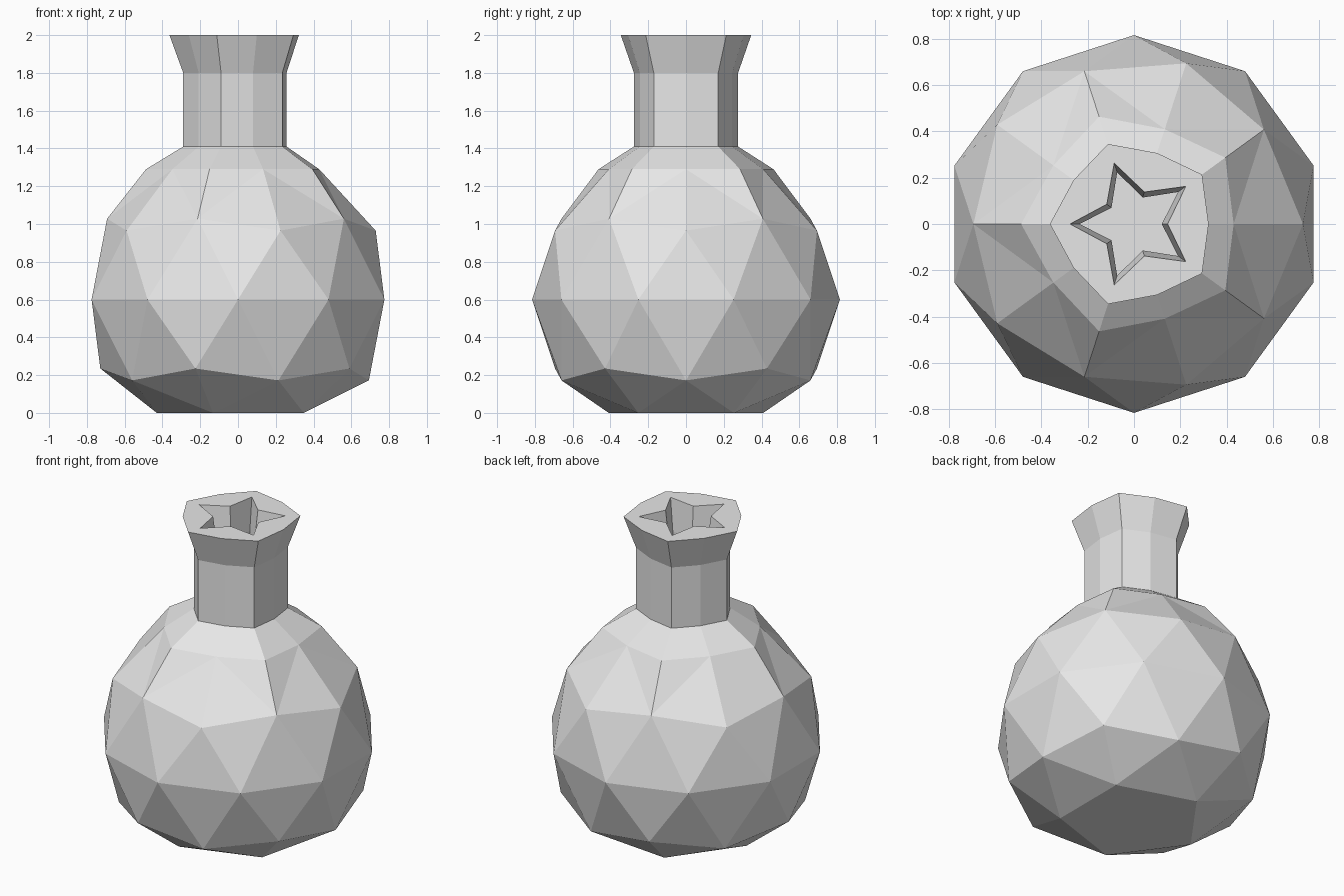
import bpy, bmesh, math

if "Cube" in bpy.data.objects:
    bpy.data.objects.remove(bpy.data.objects["Cube"])

bm = bmesh.new()


def ring(r_even, r_odd, z_even, z_odd, shift=0.0):
    """Ten points around z; every other one may differ in radius and height."""
    points = []
    for k in range(10):
        a = math.radians(36 * k + shift)
        r, z = (r_odd, z_odd) if k % 2 else (r_even, z_even)
        points.append(bm.verts.new((r * math.cos(a), r * math.sin(a), z)))
    return points


def quads(a, b):
    for k in range(10):
        n = (k + 1) % 10
        bm.faces.new((a[k], a[n], b[n], b[k]))


def zigzag(a, b):
    """Triangle band between ring a and ring b, which is turned by half a step."""
    for k in range(10):
        n = (k + 1) % 10
        bm.faces.new((a[k], a[n], b[k]))
        bm.faces.new((b[k], a[n], b[n]))


def globe(s, mouth, floor_z):
    """Faceted round body, scaled by s about its middle, ending in a mouth ring."""
    def h(z):
        return 0.6 + s * z
    upper = ring(0.729 * s, 0.693 * s, h(0.365), h(0.428))
    middle = ring(0.815 * s, 0.815 * s, 0.6, 0.6, 18)
    lower = ring(0.693 * s, 0.729 * s, h(-0.428), h(-0.365))
    # shoulder facets
    for k in range(10):
        n = (k + 1) % 10
        odd, even = (k, n) if k % 2 else (n, k)
        bm.faces.new((mouth[k], mouth[n], upper[odd]))
        bm.faces.new((mouth[even], upper[even], upper[odd]))
    zigzag(upper, middle)
    zigzag(lower, middle)
    # flat five-sided base
    base = []
    for k in range(1, 10, 2):
        a = math.radians(36 * k)
        base.append(bm.verts.new((0.43 * s * math.cos(a), 0.43 * s * math.sin(a), floor_z)))
    for j in range(5):
        k, b, c = 2 * j + 1, base[j], base[(j + 1) % 5]
        m, n = (k + 1) % 10, (k + 2) % 10
        bm.faces.new((b, c, lower[m]))
        bm.faces.new((b, lower[k], lower[m]))
        bm.faces.new((c, lower[n], lower[m]))
    bm.faces.new(base)


# outside: shoulder, neck and flared lip
outer = [ring(0.43, 0.487, 1.29, 1.29), ring(0.257, 0.29, 1.41, 1.41),
         ring(0.257, 0.29, 1.8, 1.8), ring(0.322, 0.363, 2, 2)]
# inside: star-shaped channel opening into the hollow body
inner = [ring(0.33, 0.40, 1.22, 1.22), ring(0.12, 0.235, 1.36, 1.36),
         ring(0.12, 0.235, 1.8, 1.8), ring(0.145, 0.276, 2, 2)]
for wall in (outer, inner):
    for a, b in zip(wall, wall[1:]):
        quads(a, b)
quads(outer[-1], inner[-1])
globe(1.0, outer[0], 0.0)
globe(0.88, inner[0], 0.1)

bmesh.ops.recalc_face_normals(bm, faces=bm.faces)
mesh = bpy.data.meshes.new("flask")
bm.to_mesh(mesh)
bm.free()

grey = bpy.data.materials.new("light grey")
grey.diffuse_color = (0.8, 0.8, 0.8, 1)
grey.use_nodes = True
grey.node_tree.nodes["Principled BSDF"].inputs["Base Color"].default_value = grey.diffuse_color
mesh.materials.append(grey)
flask = bpy.data.objects.new("flask", mesh)
bpy.context.collection.objects.link(flask)
